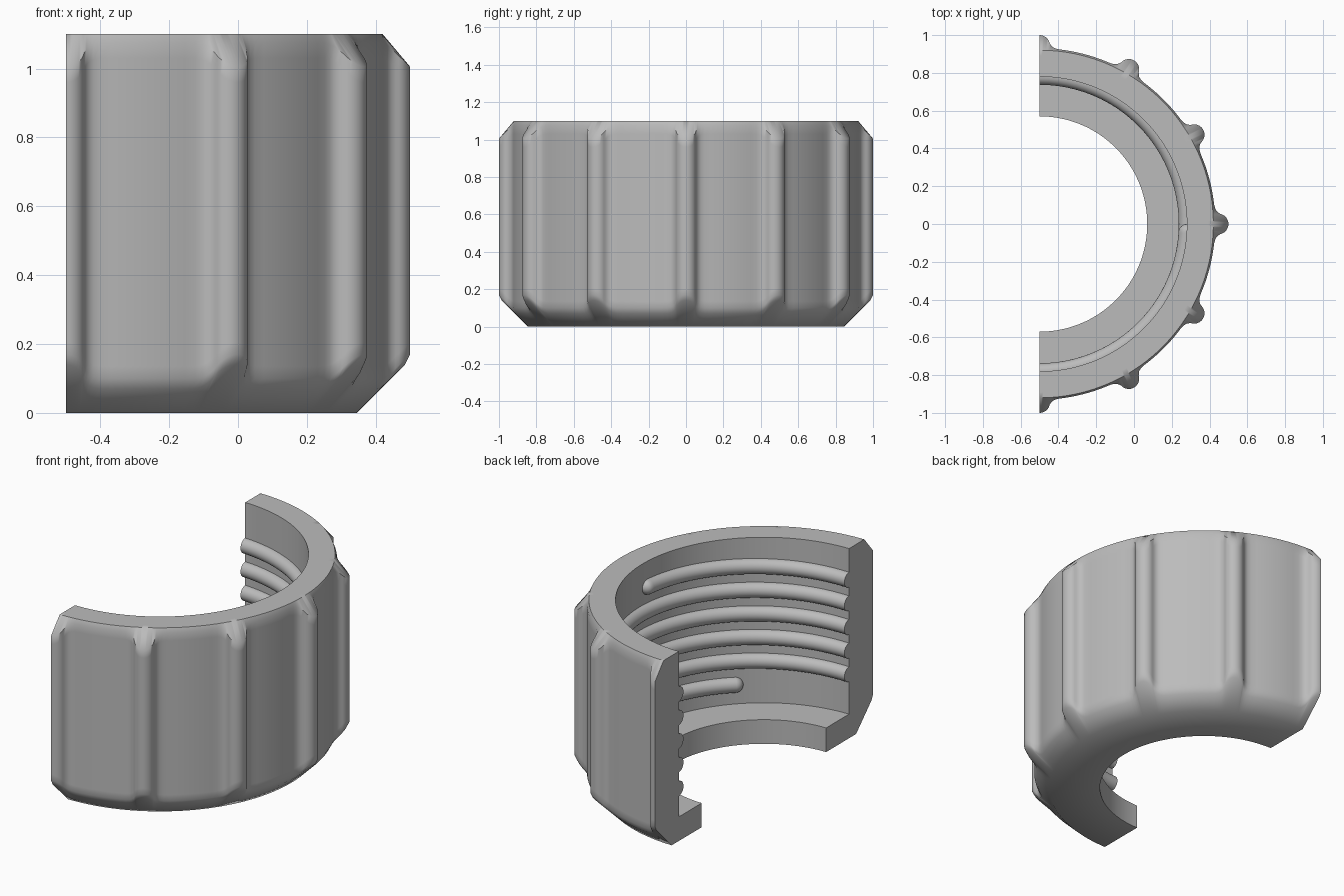
import bpy, bmesh
from math import radians, degrees, sin, cos, atan2, hypot, sqrt, pi

cube = bpy.data.objects.get("Cube")
if cube:
    bpy.data.objects.remove(cube, do_unlink=True)

grey = bpy.data.materials.new("plain_grey")
grey.use_nodes = True
grey.diffuse_color = (0.5, 0.5, 0.5, 1)
grey.node_tree.nodes["Principled BSDF"].inputs["Base Color"].default_value = (0.5, 0.5, 0.5, 1)

AXIS_X = -0.5        # the cap is cut in half through its axis
HEIGHT, FLOOR = 1.1, 0.14
HOLE_R, BORE_R, BODY_R = 0.57, 0.78, 0.93
FOOT_R, RIM_R = 0.845, 0.92
RIB_R, RIB_CENTRE = 0.055, 0.945
PITCH, THREAD_TOP, THREAD_R = 0.137, 0.954, 0.043


def place(r, angle, z):
    return (AXIS_X + r * cos(angle), r * sin(angle), z)


def sweep(name, rings):
    """Skin a row of closed cross-sections and cap both ends."""
    bm = bmesh.new()
    loops = [[bm.verts.new(p) for p in ring] for ring in rings]
    n = len(loops[0])
    for a, b in zip(loops, loops[1:]):
        for i in range(n):
            j = (i + 1) % n
            bm.faces.new((a[i], a[j], b[j], b[i]))
    bm.faces.new(loops[0])
    bm.faces.new(loops[-1])
    bmesh.ops.recalc_face_normals(bm, faces=bm.faces)
    mesh = bpy.data.meshes.new(name)
    bm.to_mesh(mesh)
    bm.free()
    mesh.materials.append(grey)
    ob = bpy.data.objects.new(name, mesh)
    bpy.context.collection.objects.link(ob)
    bpy.ops.object.select_all(action='DESELECT')
    ob.select_set(True)
    bpy.context.view_layer.objects.active = ob
    bpy.ops.object.shade_smooth_by_angle(angle=radians(50))
    return ob


# Plan outline: round grip ribs every 30 degrees, blended into the body
half_rib = [(RIB_R * sin(radians(a)), RIB_CENTRE + RIB_R * cos(radians(a)))
            for a in range(0, 80, 11)]
half_rib += [(0.06, 0.947), (0.068, 0.938), (0.08, 0.931), (0.1, 0.925)]
rib = [(atan2(t, r), hypot(t, r)) for t, r in half_rib]
outline = {}
for k in range(-3, 4):
    for side in (-1, 1):
        for offset, r in rib:
            angle = radians(30 * k) + side * offset
            if abs(angle) <= pi / 2 + 1e-6:
                outline[round(angle, 5)] = r
    if k < 3:
        for step in range(1, 9):
            gap = radians(30) - 2 * rib[-1][0]
            angle = radians(30 * k) + rib[-1][0] + gap * step / 9
            outline[round(angle, 5)] = BODY_R


# Cap wall and floor: chamfers follow fixed cones at the foot and rim
def section(angle, r):
    low, high = r - FOOT_R, HEIGHT - (r - RIM_R)
    points = [(HOLE_R, 0), (FOOT_R, 0), (r - 0.015, low - 0.015), (r, low + 0.015),
              (r, low + 0.05), (r, high - 0.06), (r, high - 0.015), (RIM_R, HEIGHT),
              (RIM_R - 0.03, HEIGHT), (BORE_R, HEIGHT), (BORE_R, FLOOR), (HOLE_R, FLOOR)]
    return [place(pr, angle, z) for pr, z in points]


sweep("cap_body", [section(a, r) for a, r in sorted(outline.items())])


# Internal screw thread, in half-turn pieces with rounded free ends
def thread(name, first, last, turn, round_first=False, round_last=False):
    ends = [THREAD_R * (1 - cos(radians(a))) / BORE_R for a in range(8, 90, 16)]
    angles = [first + (last - first) * i / 48 for i in range(49)]
    if round_first:
        angles += [first - e for e in ends]
    if round_last:
        angles += [last + e for e in ends]
    rings = []
    for a in sorted(angles):
        size = THREAD_R
        for on, near in ((round_first, first - a), (round_last, a - last)):
            if on:
                d = max(0, min(1, near * BORE_R / THREAD_R))
                size = min(size, THREAD_R * max(0.08, sqrt(1 - (1 - d) ** 2)))
        z = THREAD_TOP - PITCH * (turn - a / (2 * pi))
        ring = [place(BORE_R - size * cos(radians(b)), a, z + size * sin(radians(b)))
                for b in range(-90, 91, 15)]
        ring += [place(BORE_R + 0.005, a, z + size), place(BORE_R + 0.005, a, z - size)]
        rings.append(ring)
    return sweep(name, rings)


quarter = pi / 2
thread("thread_start", 0, -quarter, 0, round_first=True)
for turn in range(1, 5):
    thread(f"thread_turn_{turn}", quarter, -quarter, turn)
thread("thread_end", quarter, radians(-47), 5, round_last=True)
